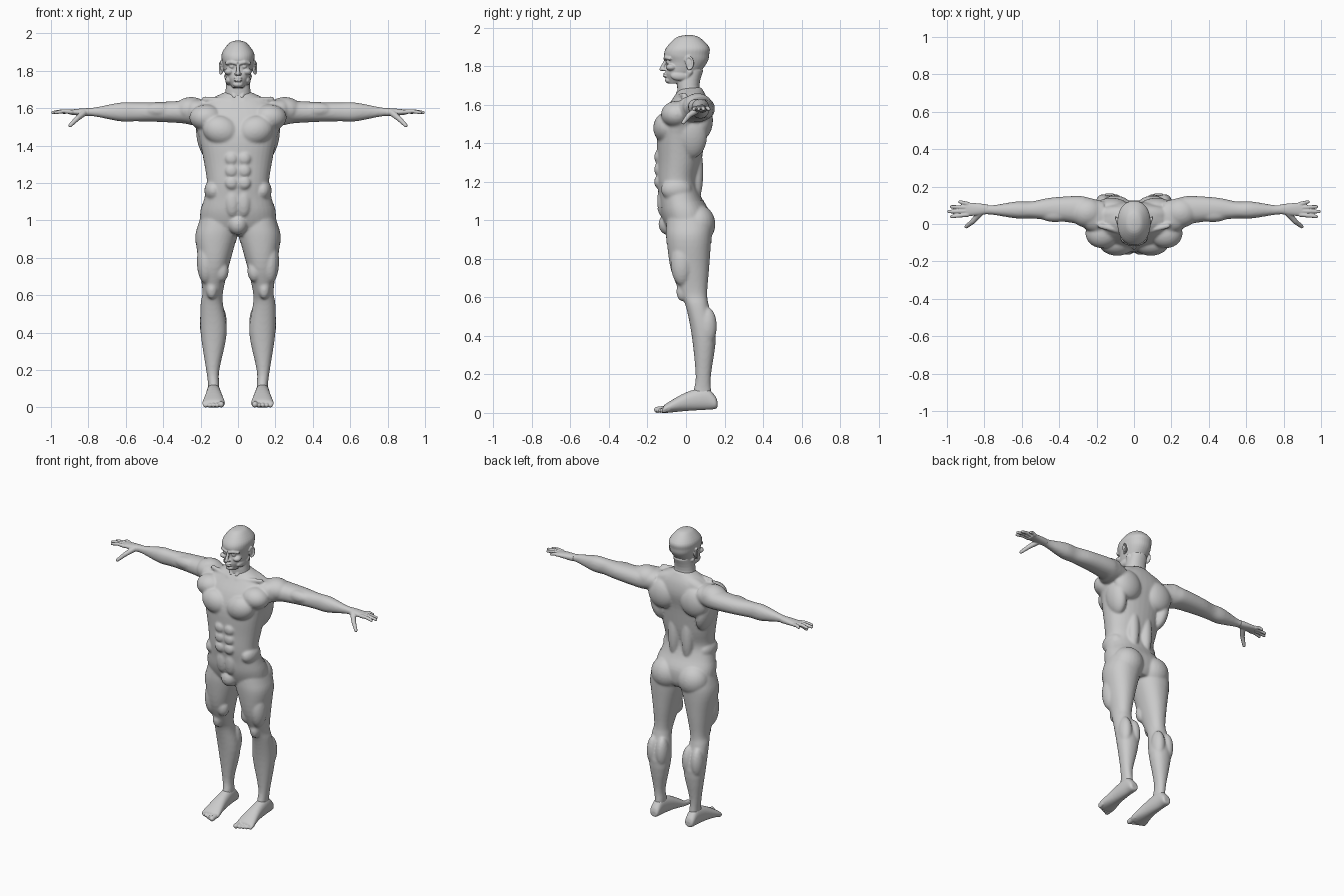
import bpy
import bmesh
import math
from mathutils import Vector, Matrix, Euler

if "Cube" in bpy.data.objects:
    bpy.data.objects.remove(bpy.data.objects["Cube"], do_unlink=True)

clay = bpy.data.materials.new("light grey clay")
clay.use_nodes = True
clay.diffuse_color = (0.6, 0.6, 0.6, 1)
clay.node_tree.nodes["Principled BSDF"].inputs["Base Color"].default_value = clay.diffuse_color


def spline(rings, steps=4):
    """Smoothly interpolated copies of the given sections."""
    keys = [Vector(ring) for ring in rings]
    keys = [keys[0]] + keys + [keys[-1]]
    result = []
    for before, start, end, after in zip(keys, keys[1:], keys[2:], keys[3:]):
        leave, arrive = (end - before) / 2, (after - start) / 2
        for step in range(steps):
            t = step / steps
            ease = t * t * (3 - 2 * t)
            result.append(start.lerp(end, ease)
                          + leave * (t * (1 - t) ** 2)
                          - arrive * (t * t * (1 - t)))
    return result + [keys[-1]]


def loft(bm, axis, rings, power=2.2, sides=36):
    """Closed skin through sections: position, then low and high on the other two axes."""
    loops = []
    for along, left, right, low, high in spline(rings):
        loop = []
        for side in range(sides):
            angle = math.tau * side / sides
            c, s = math.cos(angle), math.sin(angle)
            c = math.copysign(abs(c) ** (2 / power), c)
            s = math.copysign(abs(s) ** (2 / power), s)
            a = (left + right + c * (right - left)) / 2
            b = (low + high + s * (high - low)) / 2
            place = {"x": (along, a, b), "y": (a, along, b), "z": (a, b, along)}
            loop.append(bm.verts.new(place[axis]))
        loops.append(loop)
    for lower, upper in zip(loops, loops[1:]):
        for side in range(sides):
            bm.faces.new((lower[side - 1], lower[side], upper[side], upper[side - 1]))
    bm.faces.new(loops[0])
    bm.faces.new(loops[-1])


def centred(rings):
    """Sections symmetric about the middle: height, half width, front, back."""
    return [(z, -half, half, front, back) for z, half, front, back in rings]


def level(z, rings):
    """Sections symmetric about a height: position, front, back, half height."""
    return [(x, front, back, z - half, z + half) for x, front, back, half in rings]


def ball(bm, at, size, lean=0):
    bmesh.ops.create_uvsphere(bm, u_segments=24, v_segments=16, radius=1,
                              matrix=Matrix.LocRotScale(Vector(at), Euler((0, lean, 0)), Vector(size)))


def tube(bm, points, start, end):
    """Chain of rounded segments tapering from the start radius to the end radius."""
    points = [Vector(point) for point in points]
    radii = [start + (end - start) * i / (len(points) - 1) for i in range(len(points))]
    for point, radius in zip(points, radii):
        ball(bm, at=point, size=[radius] * 3)
    for p, q, thick, thin in zip(points, points[1:], radii, radii[1:]):
        spin = (q - p).to_track_quat("Z", "Y")
        bmesh.ops.create_cone(bm, cap_ends=True, segments=20, radius1=thick, radius2=thin,
                              depth=(q - p).length,
                              matrix=Matrix.LocRotScale((p + q) / 2, spin, None))


def flip(verts):
    for vert in verts:
        vert.co.x = -vert.co.x


def mirror(bm):
    copy = bmesh.ops.duplicate(bm, geom=bm.verts[:] + bm.edges[:] + bm.faces[:])["geom"]
    flip([item for item in copy if isinstance(item, bmesh.types.BMVert)])


def link(name, bm):
    mesh = bpy.data.meshes.new(name)
    bmesh.ops.recalc_face_normals(bm, faces=bm.faces[:])
    bm.to_mesh(mesh)
    bm.free()
    obj = bpy.data.objects.new(name, mesh)
    bpy.context.collection.objects.link(obj)
    return obj


def finish(obj):
    obj.data.materials.clear()
    obj.data.materials.append(clay)
    for polygon in obj.data.polygons:
        polygon.use_smooth = True


def fuse(name, bm, voxel, rounds):
    """Melt overlapping masses into one smooth skin."""
    obj = link(name, bm)
    remesh = obj.modifiers.new("fuse", "REMESH")
    remesh.mode = "VOXEL"
    remesh.voxel_size = voxel
    soften = obj.modifiers.new("soften", "SMOOTH")
    soften.factor = 0.5
    soften.iterations = rounds
    graph = bpy.context.evaluated_depsgraph_get()
    skin = bpy.data.meshes.new_from_object(obj.evaluated_get(graph))
    obj.modifiers.clear()
    obj.data = skin
    finish(obj)
    return obj


# Body: leg with knee, thigh, calf and buttock
body = bmesh.new()
loft(body, "z", [(1.06, .02, .18, -.09, .09), (.98, 0, .21, -.1, .13), (.9, .01, .226, -.1, .13),
                 (.75, .05, .206, -.08, .12), (.62, .08, .19, -.03, .11), (.55, .08, .2, 0, .12),
                 (.4, .06, .2, .03, .155), (.2, .1, .17, .05, .13), (.12, .1, .16, .04, .13),
                 (.04, .1, .16, .02, .14)])
ball(body, at=(.14, -.02, .63), size=(.03, .03, .05))
ball(body, at=(.09, -.03, .73), size=(.04, .04, .06))
ball(body, at=(.17, -.02, .78), size=(.05, .06, .12))
for x in (.1, .165):
    ball(body, at=(x, .11, .45), size=(.04, .05, .1))
ball(body, at=(.1, .06, .98), size=(.1, .09, .1))

# Body: arm with shoulder cap and biceps
loft(body, "x", level(1.58, [(.16, -.05, .12, .06), (.24, -.04, .14, .07), (.3, 0, .15, .06),
                             (.45, .02, .14, .052), (.55, .03, .12, .05), (.63, .03, .12, .05),
                             (.76, .05, .1, .025), (.82, .05, .11, .02)]))
ball(body, at=(.42, .05, 1.59), size=(.09, .04, .04))
ball(body, at=(.25, .06, 1.59), size=(.09, .08, .07))

# Body: chest, back, neck slope and collarbone
ball(body, at=(.09, -.1, 1.48), size=(.1, .07, .08), lean=-.3)
ball(body, at=(.17, -.05, 1.55), size=(.09, .08, .07))
ball(body, at=(.12, .08, 1.52), size=(.1, .06, .1))
ball(body, at=(.17, .03, 1.44), size=(.05, .08, .12), lean=.2)
ball(body, at=(.05, .05, 1.25), size=(.04, .04, .16))
ball(body, at=(.09, .05, 1.62), size=(.12, .05, .05), lean=.3)
tube(body, [(.03, -.05, 1.64), (.18, -.01, 1.65)], start=.014, end=.014)

# Body: belly and flank
for row in range(3):
    ball(body, at=(.034, -.145, 1.2 + row * .065), size=(.034, .02, .034))
ball(body, at=(.03, -.12, 1.1), size=(.04, .03, .08))
ball(body, at=(.13, -.05, 1.16), size=(.05, .08, .06))
mirror(body)

# Body: trunk
loft(body, "z", centred([(.92, .1, -.07, .1), (.96, .19, -.1, .12), (1.04, .2, -.13, .12),
                         (1.12, .18, -.14, .08), (1.2, .166, -.15, .06), (1.3, .18, -.15, .08),
                         (1.45, .21, -.15, .1), (1.55, .24, -.12, .12), (1.63, .18, -.07, .11),
                         (1.69, .06, -.03, .08)]))
ball(body, at=(0, -.09, .98), size=(.05, .05, .055))
body_object = fuse("body", body, voxel=.007, rounds=6)

# Shorts: a thin second skin cut from the hips
shorts = bmesh.new()
shorts.from_mesh(body_object.data)
for height, normal, waist in ((1.09, (0, -.17, 1), True), (.88, (0, 0, 1), False)):
    bmesh.ops.bisect_plane(shorts, geom=shorts.verts[:] + shorts.edges[:] + shorts.faces[:],
                           plane_co=(0, 0, height), plane_no=normal,
                           clear_outer=waist, clear_inner=not waist)
shorts.normal_update()
for vert, offset in [(vert, vert.normal * .0025) for vert in shorts.verts]:
    vert.co += offset
finish(link("shorts", shorts))

# Head: brow, eye, cheek, nostril, jaw, neck cord and ear
head = bmesh.new()
tube(head, [(.01, -.108, 1.84), (.035, -.104, 1.846), (.06, -.085, 1.84)], start=.01, end=.009)
ball(head, at=(.032, -.09, 1.823), size=(.015, .014, .012))
ball(head, at=(.048, -.077, 1.795), size=(.025, .028, .018))
ball(head, at=(.011, -.115, 1.783), size=(.008, .01, .008))
ball(head, at=(.05, -.03, 1.75), size=(.018, .05, .025))
tube(head, [(.06, .02, 1.77), (.02, -.04, 1.66)], start=.015, end=.012)
ball(head, at=(.086, .016, 1.815), size=(.008, .018, .032))
curl = [math.radians(angle) for angle in range(-100, 161, 20)]
tube(head, [(.092 + .006 * math.cos(angle), .016 + .02 * math.cos(angle), 1.817 + .032 * math.sin(angle))
            for angle in curl], start=.006, end=.005)
mirror(head)

# Head: skull, neck, nose, lips and chin
loft(head, "z", centred([(1.71, .03, -.09, -.03), (1.76, .062, -.106, .06), (1.82, .079, -.1, .11),
                         (1.86, .087, -.114, .12), (1.9, .084, -.1, .12), (1.95, .045, -.05, .07),
                         (1.962, .01, 0, .03)]))
loft(head, "z", centred([(1.6, .08, -.04, .09), (1.7, .066, -.046, .07), (1.78, .06, -.04, .09)]))
tube(head, [(0, -.106, 1.83), (0, -.127, 1.785)], start=.008, end=.011)
for z in (1.748, 1.761):
    ball(head, at=(0, -.106, z), size=(.023, .014, .006))
ball(head, at=(0, -.09, 1.727), size=(.027, .019, .016))
fuse("head", head, voxel=.004, rounds=3)

# Hands and feet
for side in ("left", "right"):
    hand = bmesh.new()
    loft(hand, "x", level(1.579, [(.78, .055, .104, .022), (.83, .046, .11, .02), (.9, .042, .116, .013)]))
    for finger in range(4):
        root, end = .05 + .019 * finger, .04 + .026 * finger
        reach = .99 - .015 * (finger - 1) ** 2
        knuckle = ((.89 + reach) / 2, (root + end) / 2, 1.584)
        tube(hand, [(.89, root, 1.58), knuckle, (reach, end, 1.577)], start=.012, end=.009)
    tube(hand, [(.825, .058, 1.574), (.86, .015, 1.545), (.897, -.014, 1.508)], start=.018, end=.01)

    foot = bmesh.new()
    loft(foot, "y", [(.163, .11, .15, .03, .06), (.15, .1, .163, .02, .09), (.1, .096, .167, .016, .13),
                     (0, .086, .174, .01, .106), (-.1, .07, .19, 0, .05), (-.12, .077, .187, 0, .03)])
    for toe in range(5):
        x, tip = .09 + .021 * toe, -.15 + .009 * toe
        radius = .012 if toe else .016
        tube(foot, [(x, -.09, radius + .008), (x, tip, radius)], start=radius, end=radius)

    for name, part in (("hand", hand), ("foot", foot)):
        if side == "right":
            flip(part.verts)
        fuse(side + "_" + name, part, voxel=.0035, rounds=2)
